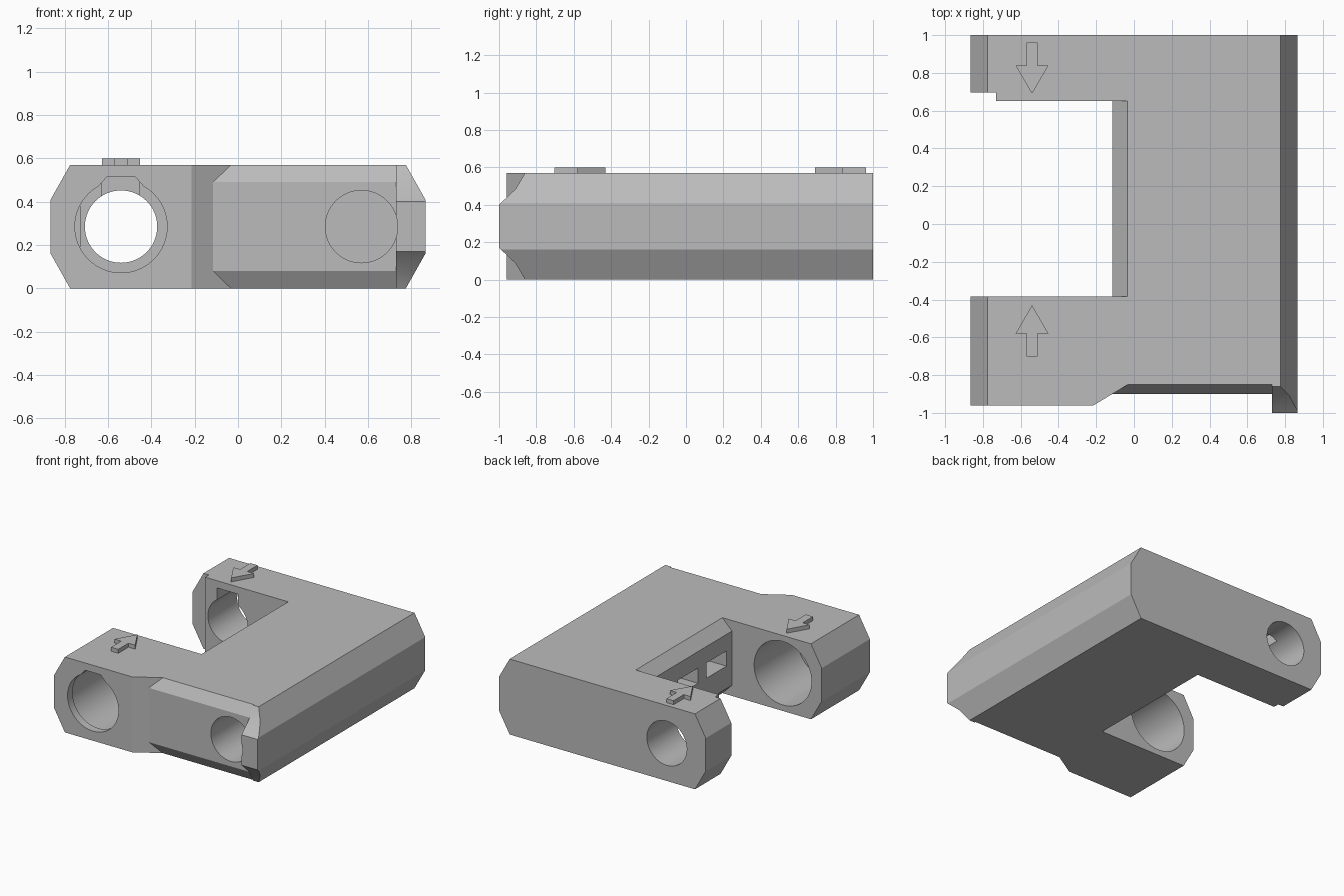
import bpy, bmesh, math
from mathutils import Vector

if "Cube" in bpy.data.objects:
    bpy.data.objects.remove(bpy.data.objects["Cube"], do_unlink=True)

GREY = (0.5, 0.5, 0.5, 1)
grey = bpy.data.materials.new("plain grey")
grey.use_nodes = True
grey.diffuse_color = GREY
grey.node_tree.nodes["Principled BSDF"].inputs["Base Color"].default_value = GREY

H = 0.57           # body height
MID = H / 2
BORE_X = -0.54     # axis of the arm bores


def prism(name, profile, axis, start, end, shear=None):
    """Extrude a 2D profile along an axis; shear moves the start end."""
    def place(p, t):
        return {"x": (t, *p), "y": (p[0], t, p[1]), "z": (*p, t)}[axis]
    bm = bmesh.new()
    a = [bm.verts.new(place(p, shear(p) if shear else start)) for p in profile]
    b = [bm.verts.new(place(p, end)) for p in profile]
    bm.faces.new(a)
    bm.faces.new(b[::-1])
    n = len(profile)
    for i in range(n):
        j = (i + 1) % n
        bm.faces.new((a[i], b[i], b[j], a[j]))
    bmesh.ops.recalc_face_normals(bm, faces=bm.faces)
    mesh = bpy.data.meshes.new(name)
    bm.to_mesh(mesh)
    bm.free()
    mesh.materials.append(grey)
    obj = bpy.data.objects.new(name, mesh)
    bpy.context.collection.objects.link(obj)
    return obj


def circle(x, r, sides=64):
    return [(x + r * math.cos(math.tau * i / sides),
             MID + r * math.sin(math.tau * i / sides)) for i in range(sides)]


def rect(u0, u1, v0, v1):
    return [(u0, v0), (u1, v0), (u1, v1), (u0, v1)]


def upside_down(points):
    return [(u, H - v) for u, v in points]


def cut(target, cutter):
    cutter.hide_render = True
    mod = target.modifiers.new("cut", "BOOLEAN")
    mod.operation = "DIFFERENCE"
    mod.solver = "EXACT"
    mod.object = cutter
    bpy.context.view_layer.objects.active = target
    bpy.ops.object.modifier_apply(modifier=mod.name)
    bpy.data.objects.remove(cutter, do_unlink=True)


# Octagonal bar that all the cuts are made in
half = [(0.775, 0), (0.865, 0.16), (0.865, 0.41), (0.775, H)]
body = prism("body", half + [(-x, z) for x, z in reversed(half)], "y", -1, 1)

# Gap between the two arms, with a chamfered inner wall
gap = [(-1, -0.05), (0.015, -0.05), (-0.115, 0.08),
       (-0.115, 0.49), (0.015, 0.62), (-1, 0.62)]
cut(body, prism("gap", gap, "y", -0.385, 0.65))
cut(body, prism("back_arm_step", rect(-1, -0.73, -0.1, 0.7), "y", 0.6, 0.695))

# Front recess with chamfers and a slanted left end
recess = [(-1.1, -0.05), (-0.819, -0.05), (-0.9, 0.08),
          (-0.9, 0.49), (-0.819, 0.62), (-1.1, 0.62)]
cut(body, prism("recess", recess, "x", 0, 0.73,
                shear=lambda p: -0.115 + 1.65 * (p[0] + 0.9)))
cut(body, prism("front_arm_face", rect(-1, 0.5, -0.1, 0.7), "y", -1.1, -0.96))

# Tapered lip at the front right corner
lip = [(-1.1, 0.66), (-0.81, 0.66), (-0.86, H), (-0.91, 0.485),
       (-1, 0.4), (-1.1, 0.306)]
cut(body, prism("lip_top", lip, "x", 0.7, 1))
cut(body, prism("lip_bottom", upside_down(lip), "x", 0.7, 1))

# Front arm bore: narrow flat-topped mouth, wider inside
cut(body, prism("front_mouth", circle(BORE_X, 0.213), "y", -1.1, -0.85))
crown = [(-0.685, 0.425), (-0.605, 0.515), (-0.475, 0.515), (-0.395, 0.425)]
cut(body, prism("front_mouth_crown", crown, "y", -1.1, -0.85))
cut(body, prism("front_bore", circle(BORE_X, 0.24), "y", -0.9, -0.3))

# Back arm bore with a notch above it
cut(body, prism("back_bore", circle(BORE_X, 0.167), "y", 0.5, 1.1))
cut(body, prism("back_notch", rect(-0.63, -0.455, 0.33, 0.515), "y", 0.6, 0.8))

# Long blind bore in the spine and two slots in the inner wall
cut(body, prism("spine_bore", circle(0.57, 0.167), "y", -1.1, 0.3))
for y in (-0.32, 0.02):
    cut(body, prism("wall_slot", rect(y, y + 0.24, 0.25, 0.365), "x", -0.2, 0.1))

bpy.ops.object.select_all(action="DESELECT")
body.select_set(True)
bpy.context.view_layer.objects.active = body
bpy.ops.object.shade_smooth_by_angle(angle=math.radians(20))

# Raised arrows on both arms, pointing at the gap
arrow = [(0, 0), (0.087, 0.15), (0.03, 0.15), (0.03, 0.272)]
arrow += [(-x, y) for x, y in reversed(arrow[1:])]
for name, tip, way in (("front_arrow", -0.43, -1), ("back_arrow", 0.69, 1)):
    prism(name, [(BORE_X + x, tip + way * y) for x, y in arrow], "z", H - 0.002, 0.6)
